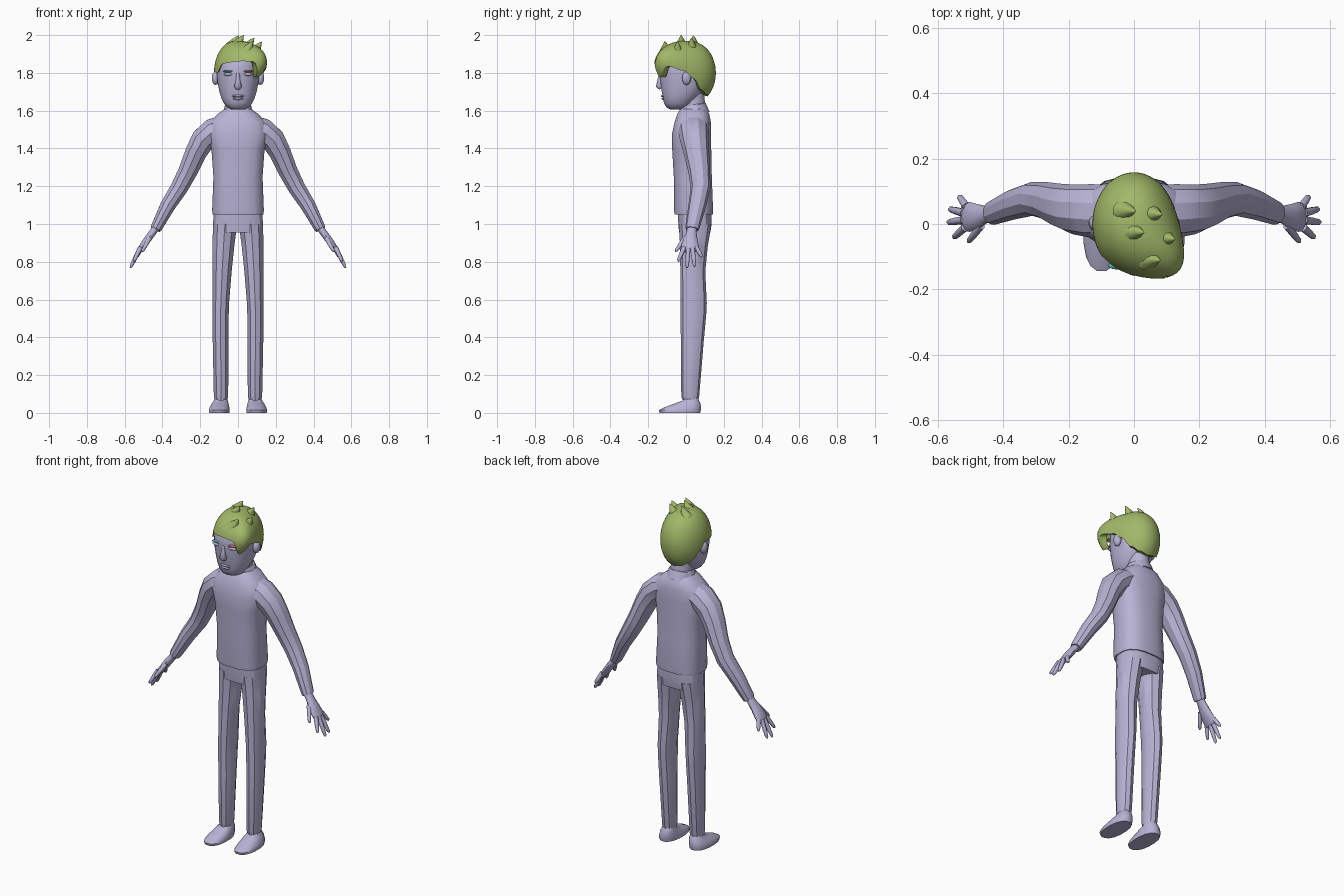
import bpy, bmesh
from math import sin, cos, acos, pi, radians, exp
from mathutils import Vector


def material(name, rgb):
    m = bpy.data.materials.new(name)
    m.diffuse_color = (*rgb, 1)
    return m


LILAC = material("lilac", (0.48, 0.45, 0.66))
GREEN = material("green", (0.36, 0.48, 0.14))
TEAL = material("teal", (0.10, 0.42, 0.45))
RED = material("red", (0.60, 0.17, 0.17))


def finish(name, rows, mat, mirror=False, angle=30, caps=True):
    """Skin a list of point rings into an object."""
    bm = bmesh.new()
    rings = [[bm.verts.new(p) for p in r] for r in rows]
    n = len(rings[0])
    for a, b in zip(rings, rings[1:]):
        for i in range(n):
            bm.faces.new((a[i], a[(i + 1) % n], b[(i + 1) % n], b[i]))
    if caps:
        bm.faces.new(rings[0][::-1])
        bm.faces.new(rings[-1])
    bmesh.ops.remove_doubles(bm, verts=bm.verts, dist=1e-5)
    bmesh.ops.recalc_face_normals(bm, faces=bm.faces)
    me = bpy.data.meshes.new(name)
    bm.to_mesh(me)
    bm.free()
    me.materials.append(mat)
    ob = bpy.data.objects.new(name, me)
    bpy.context.collection.objects.link(ob)
    bpy.ops.object.select_all(action='DESELECT')
    ob.select_set(True)
    bpy.context.view_layer.objects.active = ob
    bpy.ops.object.shade_smooth_by_angle(angle=radians(angle))
    if mirror:
        ob.modifiers.new("mirror", 'MIRROR').use_mirror_merge = False
    return ob


def outline(i, n, p):
    a = 2 * pi * (i + 0.5) / n
    c, s = cos(a), sin(a)
    return (abs(c) ** (2 / p) * (1 if c > 0 else -1),
            abs(s) ** (2 / p) * (1 if s > 0 else -1))


def stack(name, rings, n=16, p=2.0, x=0, mat=LILAC, **kw):
    """Horizontal rings given as (z, half width, y front, y back[, x centre])."""
    rows = []
    for z, hw, y0, y1, *cx in rings:
        o = [outline(i, n, p) for i in range(n)]
        rows.append([((cx[0] if cx else x) + hw * u, (y0 + y1) / 2 + (y1 - y0) / 2 * v, z) for u, v in o])
    return finish(name, rows, mat, **kw)


def tube(name, pts, n=10, mat=LILAC, **kw):
    """Rings across a path given as (x, y, z, radius, radius along y)."""
    P = [Vector(q[:3]) for q in pts]
    rows = []
    for k, q in enumerate(pts):
        t = (P[min(k + 1, len(P) - 1)] - P[max(k - 1, 0)]).normalized()
        y = Vector((0, 1, 0))
        b = (y - t * y.dot(t)).normalized()
        m = b.cross(t)
        o = [outline(i, n, 2) for i in range(n)]
        rows.append([P[k] + m * q[3] * u + b * q[4] * v for u, v in o])
    return finish(name, rows, mat, **kw)


def blob(name, loc, size, mat=LILAC, mirror=False):
    """Small smooth ellipsoid."""
    rings = []
    for k in range(9):
        t = pi * (0.02 + 0.96 * k / 8)
        w, d = size[0] * sin(t), size[1] * sin(t)
        rings.append((loc[2] - size[2] * cos(t), w, loc[1] - d, loc[1] + d))
    return stack(name, rings, x=loc[0], mat=mat, mirror=mirror, angle=60)


# Shirt body, collar and sleeves
stack("shirt", [(1.05, .136, -.062, .143), (1.07, .139, -.064, .145), (1.25, .132, -.066, .138),
                (1.40, .143, -.075, .135), (1.48, .165, -.075, .134), (1.54, .15, -.062, .133),
                (1.585, .105, -.046, .124), (1.61, .07, -.03, .105)], p=2.7)
tube("collar", [(0, .047, 1.575, .08, .082), (0, .035, 1.625, .071, .072), (0, .034, 1.631, .066, .066)], n=16)
tube("sleeve", [(.06, .038, 1.525, .06, .08), (.13, .04, 1.492, .072, .082), (.185, .045, 1.445, .068, .076),
                (.222, .055, 1.38, .06, .068), (.265, .07, 1.28, .053, .058), (.312, .077, 1.19, .048, .052),
                (.37, .06, 1.10, .042, .047), (.43, .035, .985, .032, .038), (.437, .033, .972, .029, .035)],
     mirror=True)

# Trousers
stack("hips", [(1.065, .13, -.045, .135), (1.0, .134, -.042, .137), (.955, .132, -.038, .13)], p=2.7)
stack("trouser_leg", [(1.0, .066, -.038, .134, .069), (.94, .064, -.034, .125, .073), (.88, .060, -.032, .115, .077),
                      (.75, .053, -.03, .102, .084), (.58, .046, -.03, .11, .091), (.52, .045, -.03, .107, .092),
                      (.38, .044, -.027, .094, .092), (.09, .040, -.025, .07, .09), (.07, .036, -.02, .065, .09)],
      n=10, mirror=True)

# Shoes
stack("shoe", [(0, .054, -.142, .077, .099), (.014, .056, -.146, .08, .099), (.028, .053, -.12, .081, .098),
               (.05, .045, -.06, .078, .094), (.066, .037, -.018, .07, .091), (.09, .03, -.01, .06, .09)],
      p=2.3, mirror=True, angle=45)

# Hands: palm, then fingers from base to tip
tube("palm", [(.425, .034, .995, .02, .027), (.452, .029, .955, .02, .027), (.478, .023, .92, .02, .038),
              (.503, .022, .885, .018, .046), (.522, .023, .855, .012, .044)], mirror=True, angle=50)
FINGERS = {"thumb": ((.468, -.005, .925), (.507, -.055, .855)),
           "index_finger": ((.517, -.010, .875), (.552, -.042, .802)),
           "middle_finger": ((.520, .012, .870), (.570, .005, .768)),
           "ring_finger": ((.520, .034, .870), (.565, .046, .775)),
           "little_finger": ((.512, .053, .878), (.535, .085, .825))}
for name, (a, b) in FINGERS.items():
    a, b = Vector(a), Vector(b)
    tube(name, [(*a.lerp(b, t), r, r) for t, r in ((0, .013), (.55, .0115), (.9, .009), (1, .004))],
         n=8, mirror=True, angle=50)

# Head and neck
tube("neck", [(0, .045, 1.58, .062, .066), (0, .035, 1.66, .058, .064), (0, .03, 1.71, .06, .066)], n=16)
stack("head", [(1.607, .035, -.085, -.01), (1.617, .058, -.104, .01), (1.64, .076, -.117, .04),
               (1.67, .09, -.123, .065), (1.70, .099, -.129, .09), (1.75, .109, -.136, .115),
               (1.80, .114, -.14, .128), (1.86, .113, -.136, .13), (1.90, .097, -.112, .11),
               (1.93, .06, -.07, .07)], n=24, p=2.25, angle=60)
blob("ear", (.119, .003, 1.772), (.020, .024, .036), mirror=True)
tube("nose", [(0, -.133, 1.80, .009, .009), (0, -.138, 1.76, .012, .014), (0, -.139, 1.73, .021, .02),
              (0, -.131, 1.717, .014, .012)], angle=60)
blob("upper_lip", (0, -.120, 1.678), (.034, .012, .007))
blob("lower_lip", (0, -.118, 1.664), (.028, .012, .007))
blob("eyelid", (.05, -.127, 1.793), (.027, .011, .009), mirror=True)
for side, mat in ((-1, TEAL), (1, RED)):
    blob("eye_" + mat.name, (side * .05, -.127, 1.808), (.03, .012, .006), mat)

# Hair shell: hairline height by angle around the head, front right swept out
LINE = [(0, 1.81), (15, 1.77), (35, 1.71), (60, 1.685), (90, 1.675), (120, 1.685), (145, 1.71), (165, 1.77),
        (180, 1.81), (210, 1.80), (228, 1.85), (270, 1.862), (288, 1.86), (309, 1.775), (332, 1.835), (360, 1.81)]


def hairline(deg):
    for (a, za), (b, zb) in zip(LINE, LINE[1:]):
        if a <= deg <= b:
            return za + (zb - za) * (1 - cos(pi * (deg - a) / (b - a))) / 2


N, M = 64, 18
rows = []
for j in range(M + 1):
    row = []
    for i in range(N):
        deg = 360 * i / N
        th = acos((hairline(deg) - 1.80) / .17) * max(j / M, .01)
        az, w = radians(deg), sin(th) ** .85
        push = exp(-((deg if deg > 90 else deg + 360) - 312) ** 2 / (2 * 32 ** 2)) * max(0, sin(1.5 * th)) ** 1.5
        row.append((.127 * w * cos(az) + .06 * push, .158 * w * sin(az) - .034 * push, 1.80 + .17 * cos(th)))
    rows.append(row)
# fold the rim inwards to give the hair thickness
for f in (.92, .8):
    rows.append([(x * f, y * f, z + .004) for x, y, z in rows[M]])
hair = finish("hair", rows, GREEN, angle=75, caps=False)
bm = bmesh.new()
bm.from_mesh(hair.data)
top = [e for e in bm.edges if e.is_boundary and e.verts[0].co.z > 1.93]
bmesh.ops.contextual_create(bm, geom=top)
bmesh.ops.recalc_face_normals(bm, faces=bm.faces)
bm.to_mesh(hair.data)
bm.free()

# Curved tufts on the crown
for x, y, z in ((0, .04, 1.998), (.08, .03, 1.985), (.025, -.025, 2.0), (.12, -.045, 1.965), (.075, -.11, 1.968)):
    tube("hair_tuft", [(x - .03, y, z - .06, .04, .035), (x - .017, y, z - .032, .022, .02),
                       (x - .004, y, z - .012, .010, .009), (x + .006, y - .002, z, .001, .001)],
         mat=GREEN, angle=75)
